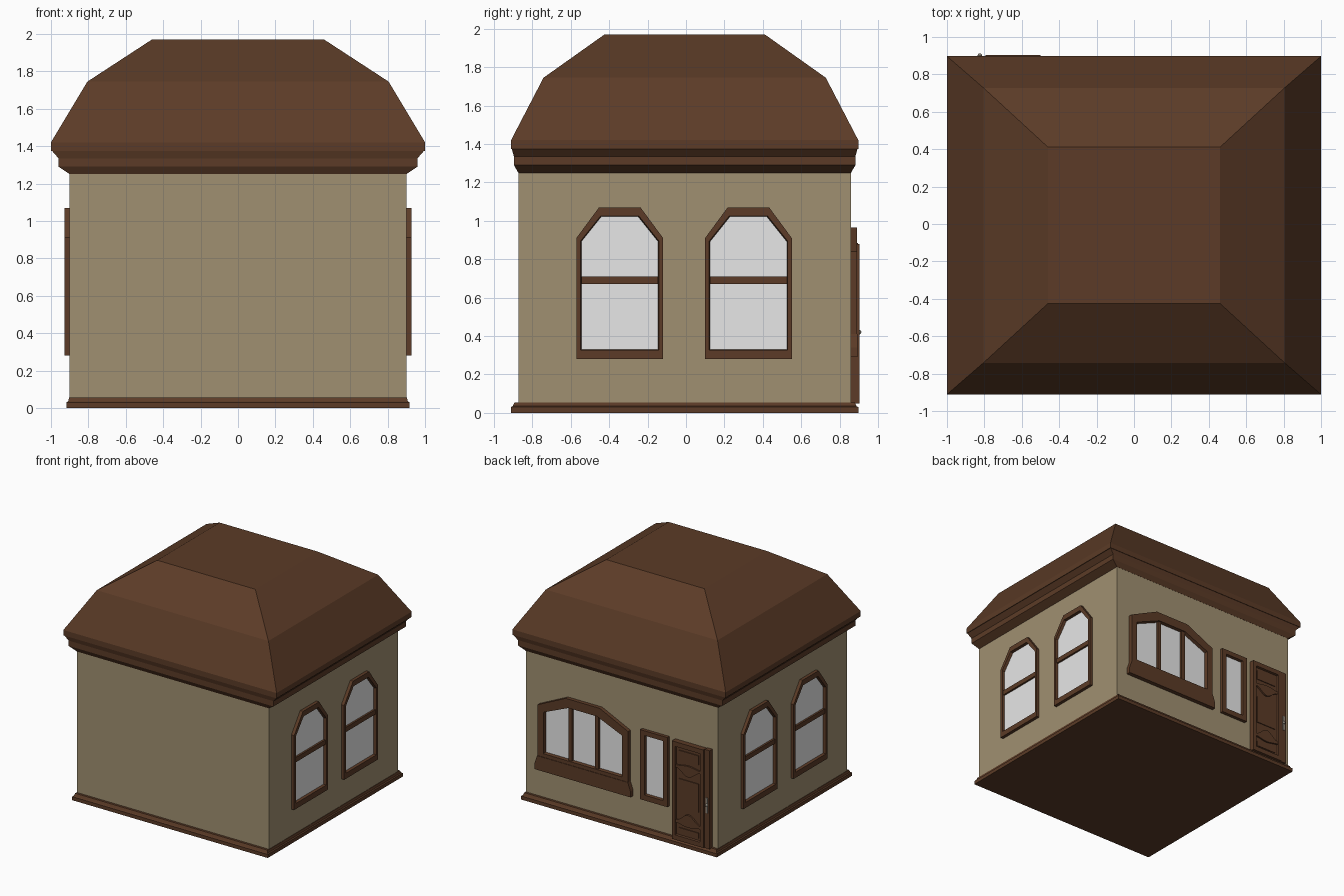
import bpy, bmesh, math

if "Cube" in bpy.data.objects:
    bpy.data.objects.remove(bpy.data.objects["Cube"], do_unlink=True)

MID_Y = -0.007
WALL_X, WALL_Y = 0.9, 0.865
BACK = MID_Y + WALL_Y


def material(name, rgb):
    m = bpy.data.materials.new(name)
    m.use_nodes = True
    m.diffuse_color = (*rgb, 1)
    m.node_tree.nodes["Principled BSDF"].inputs["Base Color"].default_value = (*rgb, 1)
    return m


BROWN = material("brown wood", (0.106, 0.044, 0.020))
PLASTER = material("tan plaster", (0.353, 0.28, 0.165))
GLASS = material("pale glass", (0.8, 0.8, 0.8))
METAL = material("dull metal", (0.25, 0.22, 0.18))


def finish(bm, name, mat):
    bmesh.ops.recalc_face_normals(bm, faces=bm.faces)
    mesh = bpy.data.meshes.new(name)
    bm.to_mesh(mesh)
    bm.free()
    mesh.materials.append(mat)
    obj = bpy.data.objects.new(name, mesh)
    bpy.context.collection.objects.link(obj)
    return obj


def loft(name, mat, loops, closed=False):
    """Bridge point loops; cap the ends, or join last to first when closed."""
    bm = bmesh.new()
    rings = [[bm.verts.new(p) for p in loop] for loop in loops]
    n = len(rings[0])
    pairs = list(zip(rings, rings[1:]))
    if closed:
        pairs.append((rings[-1], rings[0]))
    else:
        bm.faces.new(rings[0])
        bm.faces.new(rings[-1])
    for a, b in pairs:
        for i in range(n):
            j = (i + 1) % n
            bm.faces.new((a[i], a[j], b[j], b[i]))
    return finish(bm, name, mat)


def tiers(name, mat, levels):
    """Stack of rectangles given as height, half width, half depth."""
    loft(name, mat, [[(sx * hx, MID_Y + sy * hy, z)
                      for sx, sy in ((-1, -1), (1, -1), (1, 1), (-1, 1))]
                     for z, hx, hy in levels])


# Wall mappings: along the wall, up, outward
def back_wall(u, v, d):
    return (u, BACK + d, v)


def side_wall(s):
    return lambda u, v, d: (s * (WALL_X + d), u, v)


def plate(name, mat, place, outline, d0, d1):
    loft(name, mat, [[place(u, v, d) for u, v in outline] for d in (d0, d1)])


def frame(name, place, outer, inner, depth, inset=0.006):
    """Moulding with a bevelled inner lip."""
    cu = sum(p[0] for p in inner) / len(inner)
    cv = sum(p[1] for p in inner) / len(inner)
    lip = [(u - math.copysign(inset, u - cu), v - math.copysign(inset, v - cv))
           for u, v in inner]
    steps = ((outer, -0.01), (outer, depth), (inner, depth), (lip, -0.01))
    loft(name, BROWN, [[place(u, v, d) for u, v in o] for o, d in steps], closed=True)


def rect(u0, u1, v0, v1):
    return [(u0, v0), (u1, v0), (u1, v1), (u0, v1)]


def arch(c, half, top_half, v0, shoulder, top):
    return [(c - half, v0), (c + half, v0), (c + half, shoulder),
            (c + top_half, top), (c - top_half, top), (c - half, shoulder)]


# Building shell
tiers("plinth", BROWN, [(0, 0.917, 0.904), (0.03, 0.917, 0.904),
                        (0.035, 0.908, 0.895), (0.055, 0.903, 0.885)])
tiers("walls", PLASTER, [(0.02, WALL_X, WALL_Y), (1.27, WALL_X, WALL_Y)])
tiers("cornice", BROWN, [(1.25, 0.9, 0.866), (1.29, 0.96, 0.889),
                         (1.335, 0.96, 0.889), (1.375, 0.995, 0.9)])
tiers("roof", BROWN, [(1.375, 1.0, 0.904), (1.42, 1.0, 0.904),
                      (1.745, 0.805, 0.735), (1.97, 0.46, 0.418)])

# Arched windows on both sides
for side, s in (("left", 1), ("right", -1)):
    place = side_wall(s)
    for spot, c in (("front", -0.345), ("back", 0.325)):
        name = f"{side}_{spot}_window"
        outer = arch(c, 0.226, 0.108, 0.28, 0.91, 1.07)
        inner = arch(c, 0.204, 0.1, 0.327, 0.895, 1.025)
        frame(name + "_frame", place, outer, inner, 0.027)
        plate(name + "_glass", GLASS, place, inner, -0.005, 0.004)
        plate(name + "_bar", BROWN, place, rect(c - 0.2, c + 0.2, 0.67, 0.71), 0, 0.02)

# Wide arched window with deep sill panel
c = 0.345
frame("wide_window_frame", back_wall, arch(c, 0.425, 0.16, 0.29, 0.84, 0.965),
      arch(c, 0.37, 0.135, 0.44, 0.79, 0.89), 0.032)
plate("wide_window_glass", GLASS, back_wall,
      arch(c, 0.37, 0.135, 0.44, 0.79, 0.89), -0.005, 0.004)
for i, u in enumerate((c - 0.125, c + 0.125)):
    plate(f"wide_window_mullion_{i + 1}", BROWN, back_wall,
          rect(u - 0.017, u + 0.017, 0.435, 0.892), 0, 0.022)
plate("wide_window_sill", BROWN, back_wall,
      [(c - 0.45, 0.29), (c + 0.45, 0.29), (c + 0.45, 0.34),
       (c + 0.425, 0.41), (c - 0.425, 0.41), (c - 0.45, 0.34)], 0, 0.036)

# Narrow window beside the door
frame("narrow_window_frame", back_wall, rect(-0.445, -0.19, 0.295, 0.885),
      rect(-0.405, -0.23, 0.34, 0.845), 0.028)
plate("narrow_window_glass", GLASS, back_wall, rect(-0.405, -0.23, 0.34, 0.845), -0.005, 0.004)

# Door: leaf, rim, curved rails, lock strip
plate("door_leaf", BROWN, back_wall, rect(-0.795, -0.5, 0.05, 0.88), 0, 0.026)
frame("door_rim", back_wall, rect(-0.795, -0.5, 0.05, 0.88),
      rect(-0.765, -0.53, 0.09, 0.84), 0.046)
plate("door_lock_strip", BROWN, back_wall, rect(-0.85, -0.803, 0.05, 0.885), 0, 0.038)
STEPS = 10
for name, base, bulge in (("door_upper_rail", 0.68, -0.075), ("door_lower_rail", 0.2, 0.085)):
    curve = [(-0.765 + 0.235 * i / STEPS,
              base + bulge * (0.2 + 0.8 * math.sin(math.pi * i / STEPS) ** 2))
             for i in range(STEPS + 1)]
    edge = [(u, base - 0.25 * (v - base)) for u, v in reversed(curve)]
    plate(name, BROWN, back_wall, curve + edge, 0.02, 0.04)
for name, v0, v1 in (("top", 0.73, 0.81), ("middle", 0.33, 0.57), ("bottom", 0.11, 0.155)):
    plate(f"door_{name}_panel", BROWN, back_wall, rect(-0.74, -0.555, v0, v1), 0.02, 0.033)

# Handle
plate("handle_plate", METAL, back_wall, rect(-0.834, -0.814, 0.35, 0.48), 0.036, 0.042)
bpy.ops.mesh.primitive_uv_sphere_add(segments=12, ring_count=8, radius=0.012,
                                     location=(-0.824, BACK + 0.043, 0.42))
knob = bpy.context.object
knob.name = "door_knob"
knob.data.materials.append(METAL)
bpy.ops.object.shade_smooth_by_angle()
